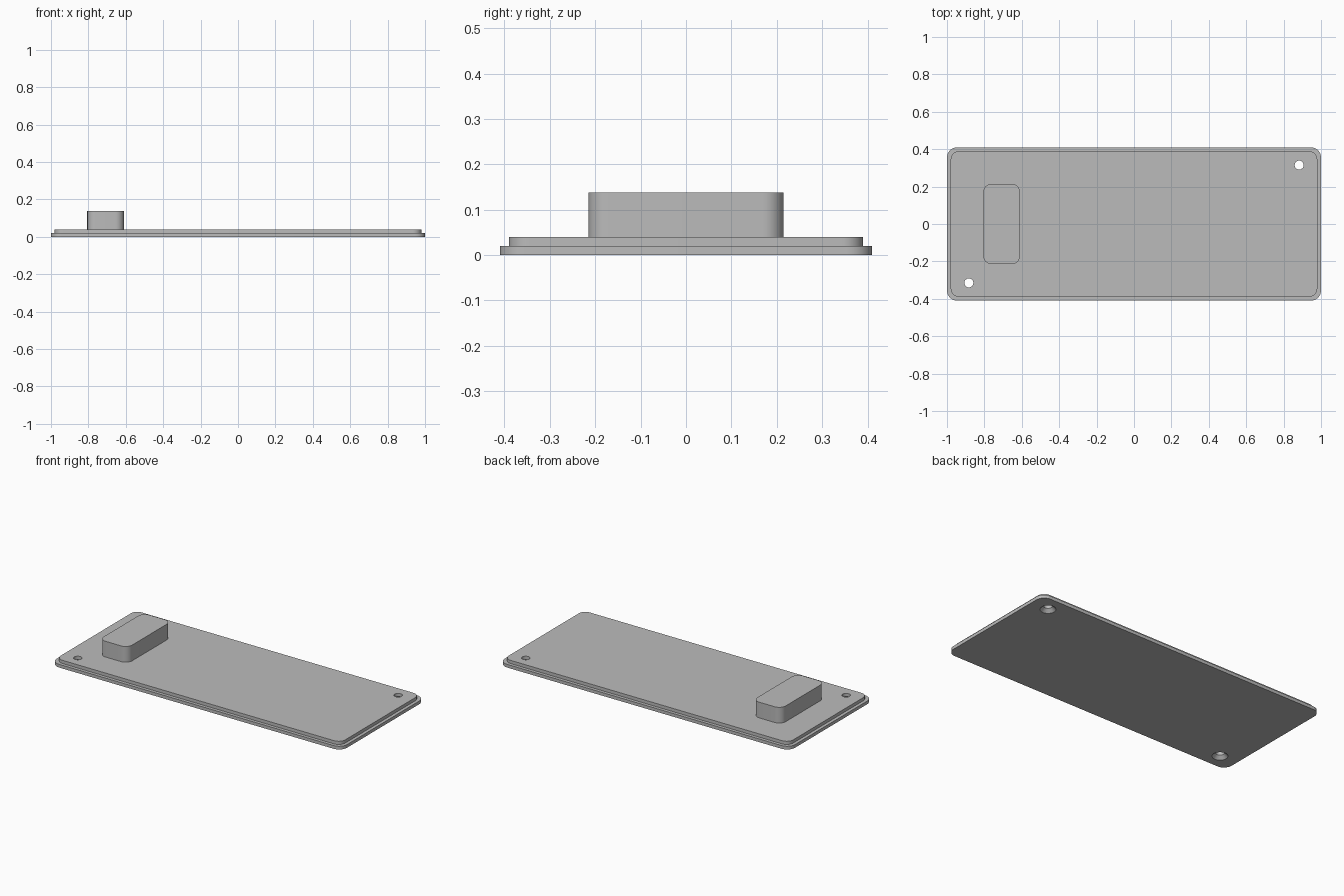
import bpy
import bmesh
import math

cube = bpy.data.objects.get("Cube")
if cube:
    bpy.data.objects.remove(cube, do_unlink=True)

grey = bpy.data.materials.new("plain grey")
grey.use_nodes = True
COLOUR = (0.5, 0.5, 0.5, 1)
grey.diffuse_color = COLOUR
grey.node_tree.nodes["Principled BSDF"].inputs["Base Color"].default_value = COLOUR


def rounded_rect(half_x, half_y, radius, z, steps=10):
    """Outline of a rounded rectangle, counter-clockwise."""
    points = []
    for corner, (sx, sy) in enumerate([(1, 1), (-1, 1), (-1, -1), (1, -1)]):
        for i in range(steps + 1):
            a = math.pi / 2 * (corner + i / steps)
            points.append((sx * (half_x - radius) + radius * math.cos(a),
                           sy * (half_y - radius) + radius * math.sin(a), z))
    return points


def circle(radius, z, sides=40):
    return [(radius * math.cos(math.tau * i / sides),
             radius * math.sin(math.tau * i / sides), z) for i in range(sides)]


def stack(name, outlines, location=(0, 0, 0)):
    """Closed solid through matching outlines, bottom to top."""
    bm = bmesh.new()
    rings = [[bm.verts.new(p) for p in outline] for outline in outlines]
    bm.faces.new(reversed(rings[0]))
    bm.faces.new(rings[-1])
    for low, high in zip(rings, rings[1:]):
        for i in range(len(low)):
            j = (i + 1) % len(low)
            bm.faces.new((low[i], low[j], high[j], high[i]))
    mesh = bpy.data.meshes.new(name)
    bm.to_mesh(mesh)
    bm.free()
    mesh.materials.append(grey)
    obj = bpy.data.objects.new(name, mesh)
    obj.location = location
    bpy.context.collection.objects.link(obj)
    return obj


# Cover plate with a stepped rim
plate = stack("cover_plate", [
    rounded_rect(1.0, 0.41, 0.055, 0),
    rounded_rect(1.0, 0.41, 0.055, 0.02),
    rounded_rect(0.98, 0.39, 0.045, 0.02),
    rounded_rect(0.98, 0.39, 0.045, 0.04)])

# Raised block near the right end
block = stack("raised_block", [
    rounded_rect(0.098, 0.215, 0.045, 0.04),
    rounded_rect(0.098, 0.215, 0.045, 0.138)], (-0.708, 0, 0))

# Countersunk screw holes in two opposite corners
for side, label in ((1, "left"), (-1, "right")):
    cutter = stack(label + "_screw_hole_cutter", [
        circle(0.044, -0.02), circle(0.044, 0), circle(0.024, 0.02),
        circle(0.024, 0.06)], (side * 0.883, side * 0.315, 0))
    cutter.hide_render = True
    cutter.hide_set(True)
    cut = plate.modifiers.new(label + " screw hole", "BOOLEAN")
    cut.operation = "DIFFERENCE"
    cut.solver = "EXACT"
    cut.object = cutter

# Bake the holes, then smooth only the rounded edges
bpy.context.view_layer.objects.active = plate
plate.select_set(True)
for modifier in list(plate.modifiers):
    bpy.ops.object.modifier_apply(modifier=modifier.name)
block.select_set(True)
bpy.ops.object.shade_smooth_by_angle(angle=math.radians(30))
